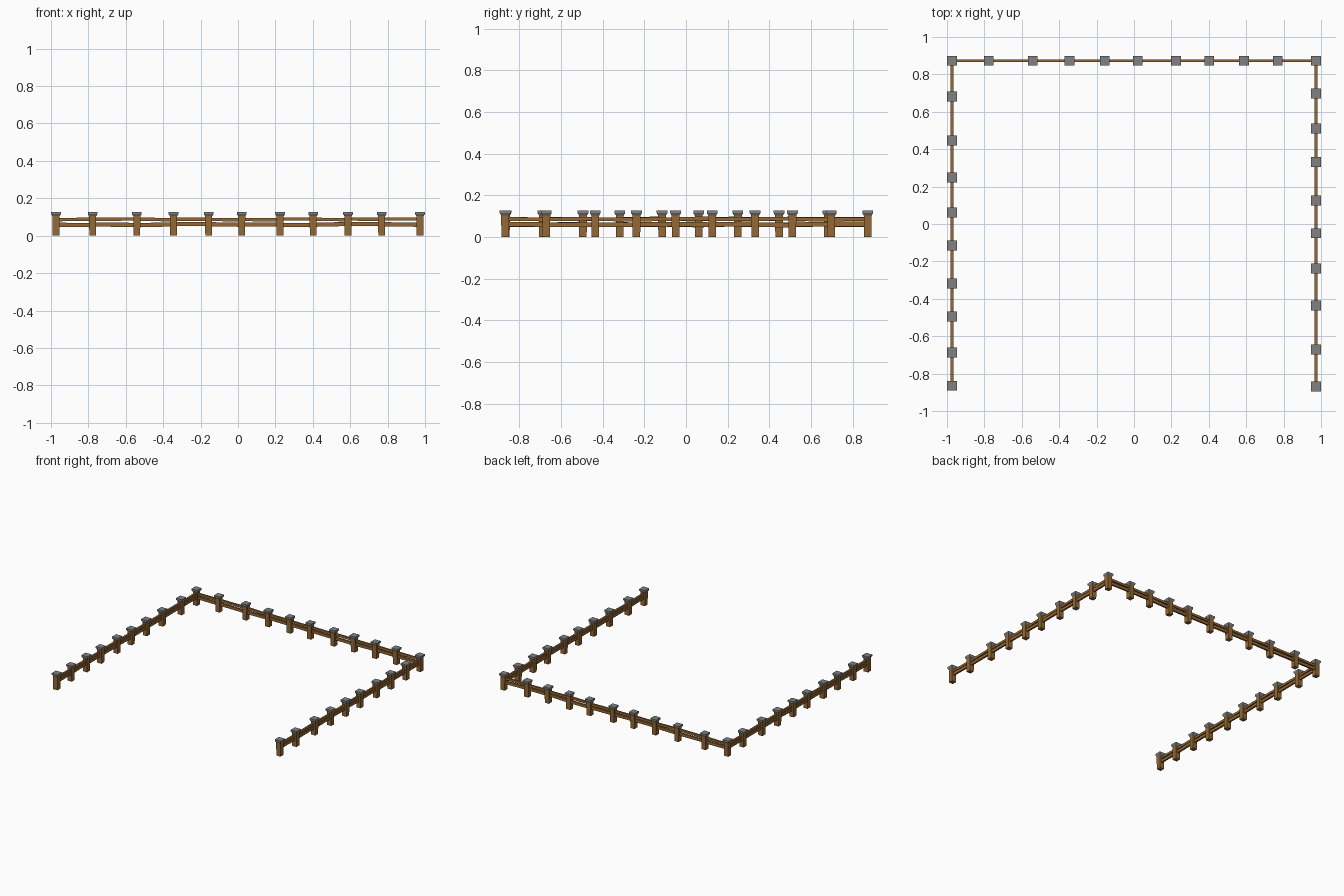
import bpy, bmesh, math, random
from mathutils import Vector, Matrix

if "Cube" in bpy.data.objects:
    bpy.data.objects.remove(bpy.data.objects["Cube"])

random.seed(4)

def material(name, rgb):
    m = bpy.data.materials.new(name)
    m.diffuse_color = (*rgb, 1)
    m.use_nodes = True
    m.node_tree.nodes["Principled BSDF"].inputs["Base Color"].default_value = m.diffuse_color
    return m

WOOD = material("wood", (0.30, 0.14, 0.035))
SLATE = material("slate", (0.22, 0.22, 0.22))

def finish(name, bm, mat):
    mesh = bpy.data.meshes.new(name)
    bmesh.ops.recalc_face_normals(bm, faces=bm.faces)
    bm.to_mesh(mesh)
    bm.free()
    mesh.materials.append(mat)
    ob = bpy.data.objects.new(name, mesh)
    bpy.context.collection.objects.link(ob)

def loft(bm, x, y, levels):
    """Stack square sections given as (z, half width)."""
    rings = [[bm.verts.new((x + sx * h, y + sy * h, z))
              for sx, sy in ((-1, -1), (1, -1), (1, 1), (-1, 1))] for z, h in levels]
    for a, b in zip(rings, rings[1:]):
        for i in range(4):
            j = (i + 1) % 4
            bm.faces.new((a[i], a[j], b[j], b[i]))
    bm.faces.new(rings[0])
    bm.faces.new(rings[-1])

def rail(bm, a, b, z, height, depth):
    """Box plank between two posts, with a slight random tilt."""
    p = Vector((*a, z + random.uniform(-.003, .003)))
    q = Vector((*b, z + random.uniform(-.003, .003)))
    d = q - p
    rot = Matrix.Rotation(math.atan2(d.y, d.x), 4, 'Z') @ \
        Matrix.Rotation(-math.asin(d.z / d.length), 4, 'Y')
    bmesh.ops.create_cube(bm, size=1, matrix=Matrix.Translation((p + q) / 2) @ rot
                          @ Matrix.Diagonal((d.length, depth, height, 1)))

# Post positions along the three sides
X, Y = 0.973, 0.873
back = [(x, Y) for x in (-X, -.777, -.541, -.345, -.157, .02, .225, .402, .588, .768, X)]
left = [(-X, y) for y in (Y, .682, .447, .249, .061, -.115, -.318, -.495, -.687, -.865)]
right = [(X, y) for y in (Y, .698, .511, .332, .126, -.05, -.238, -.436, -.671, -.869)]

# Posts with flared stone caps
posts, caps = bmesh.new(), bmesh.new()
for x, y in back + left[1:] + right[1:]:
    loft(posts, x, y, [(0, .018), (.108, .019)])
    loft(caps, x, y, [(.104, .019), (.115, .026), (.127, .026)])
finish("posts", posts, WOOD)
finish("post_caps", caps, SLATE)

# Two rails between each pair of posts
for name, side in (("back", back), ("left", left), ("right", right)):
    for level, z, h in (("lower", .060, .022), ("upper", .087, .018)):
        bm = bmesh.new()
        for a, b in zip(side, side[1:]):
            rail(bm, a, b, z, h, .014)
        finish(f"{name}_{level}_rails", bm, WOOD)
